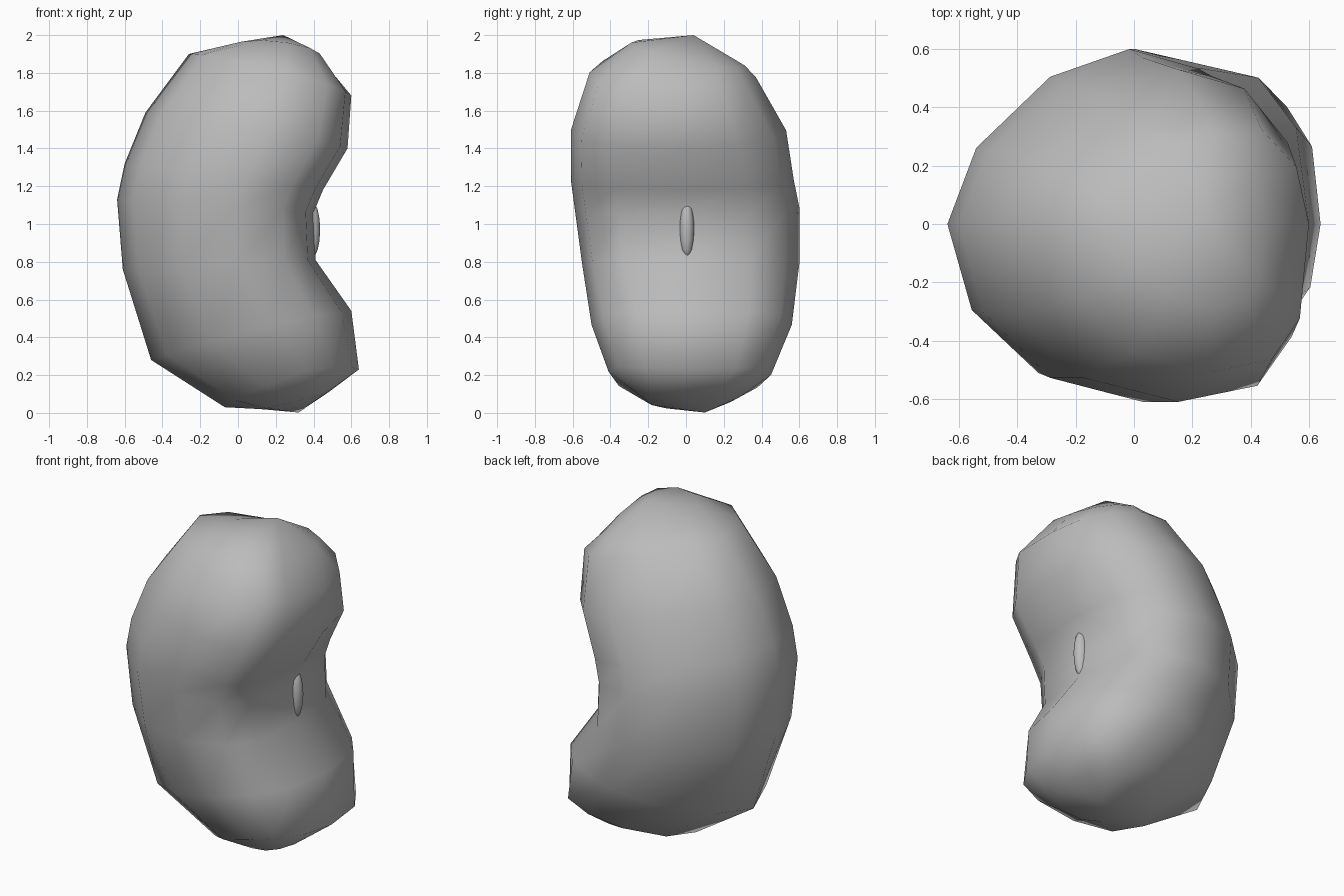
import bpy, bmesh, math
from mathutils import Vector

cube = bpy.data.objects.get("Cube")
if cube:
    bpy.data.objects.remove(cube, do_unlink=True)

grey = bpy.data.materials.new("plain grey")
grey.use_nodes = True
colour = (0.5, 0.5, 0.5, 1)
grey.diffuse_color = colour
grey.node_tree.nodes["Principled BSDF"].inputs["Base Color"].default_value = colour

SIDES = 12
WIDEST = 0.6  # where a section is widest, from outer to inner edge
# Roundness of the inner side towards the front and the back (low is boxy)
LOWER, MIDDLE, UPPER = (0.92, 0.76), (0.72, 0.82), (0.66, 0.92)
# Cross-sections: outer x, z, inner x, z, lowest y, highest y, side lift, tilt, roundness
SECTIONS = [
    (0.12, 0.02, 0.48, 0.11, -0.21, 0.28, 0.0, 0.03, LOWER),
    (-0.07, 0.03, 0.64, 0.23, -0.41, 0.45, 0.06, -0.02, LOWER),
    (-0.46, 0.28, 0.60, 0.54, -0.50, 0.56, 0.03, 0, LOWER),
    (-0.61, 0.76, 0.41, 0.81, -0.55, 0.60, 0, 0, MIDDLE),
    (-0.64, 1.13, 0.40, 1.06, -0.59, 0.60, 0, 0, MIDDLE),
    (-0.60, 1.32, 0.45, 1.18, -0.61, 0.57, 0, 0, MIDDLE),
    (-0.49, 1.59, 0.58, 1.40, -0.61, 0.53, 0.02, 0, UPPER),
    (-0.26, 1.90, 0.60, 1.68, -0.51, 0.37, 0.02, -0.03, UPPER),
    (-0.02, 1.94, 0.45, 1.86, -0.29, 0.31, 0.01, -0.2, UPPER),
]
BOTTOM, TOP = (0.32, 0.10, 0.002), (0.24, 0.04, 2.0)


def section_ring(bm, ox, oz, ix, iz, y0, y1, lift, tilt, roundness):
    """Oval ring whose four quarters have their own fullness."""
    outer, inner = Vector((ox, 0, oz)), Vector((ix, 0, iz))
    middle = outer.lerp(inner, WIDEST)
    ring = []
    for k in range(SIDES):
        a = math.tau * k / SIDES
        c, s = math.cos(a), math.sin(a)
        power = (roundness if c > 0 else (1.0, 1.2))[s > 0]
        p = middle.lerp(inner if c > 0 else outer, abs(c) ** power)
        p.y = (y1 if s > 0 else y0) * abs(s) ** power
        p.z += lift * s * s + tilt * p.y
        ring.append(bm.verts.new(p))
    return ring


def finish(bm, name):
    bmesh.ops.recalc_face_normals(bm, faces=bm.faces)
    mesh = bpy.data.meshes.new(name)
    bm.to_mesh(mesh)
    bm.free()
    mesh.materials.append(grey)
    mesh.shade_smooth()
    obj = bpy.data.objects.new(name, mesh)
    bpy.context.collection.objects.link(obj)
    return obj


# Curved bean body
bm = bmesh.new()
rings = [section_ring(bm, *s) for s in SECTIONS]
for low, high in zip(rings, rings[1:]):
    for k in range(SIDES):
        n = (k + 1) % SIDES
        bm.faces.new((low[k], low[n], high[n], high[k]))
for ring, tip in ((rings[0], BOTTOM), (rings[-1], TOP)):
    pole = bm.verts.new(tip)
    for k in range(SIDES):
        bm.faces.new((ring[k], ring[(k + 1) % SIDES], pole))
finish(bm, "bean_body")

# Small raised scar in the hollow, open on its buried side
bm = bmesh.new()
bmesh.ops.create_uvsphere(bm, u_segments=12, v_segments=8, radius=1)
bmesh.ops.delete(bm, geom=[v for v in bm.verts if v.co.x < -0.1], context="VERTS")
for v in bm.verts:
    v.co = Vector((0.39 + 0.045 * v.co.x, 0.005 + 0.04 * v.co.y, 0.97 + 0.15 * v.co.z))
finish(bm, "bean_scar")
